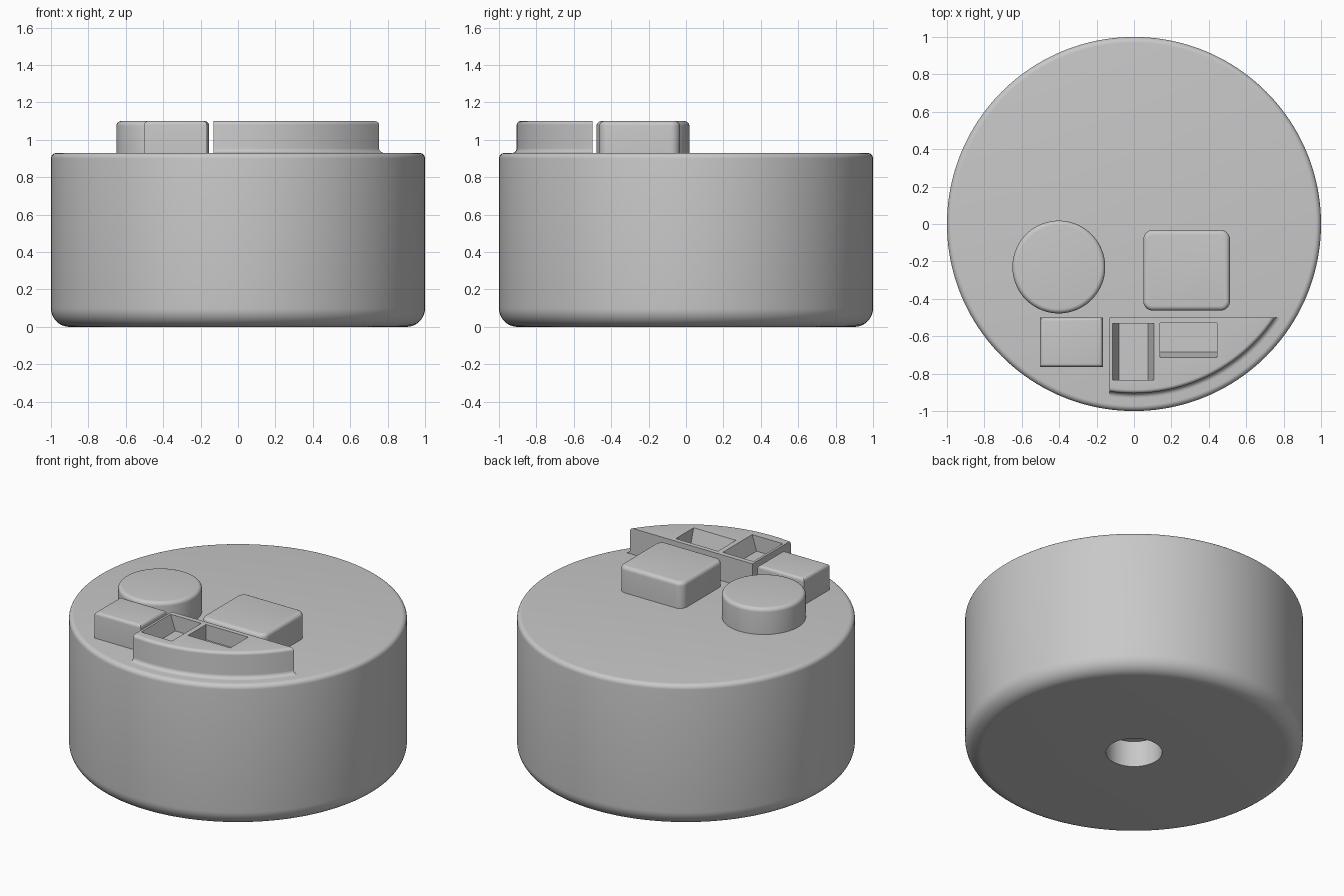
import bpy, bmesh, math
from mathutils import Vector

if "Cube" in bpy.data.objects:
    bpy.data.objects.remove(bpy.data.objects["Cube"])

DECK, TOP = 0.93, 1.10      # housing top and raised part top

grey = bpy.data.materials.new("plain grey")
grey.use_nodes = True
grey.diffuse_color = (0.58, 0.58, 0.58, 1)
grey.node_tree.nodes["Principled BSDF"].inputs["Base Color"].default_value = (0.58, 0.58, 0.58, 1)


def make_object(name, bm):
    bmesh.ops.recalc_face_normals(bm, faces=bm.faces)
    mesh = bpy.data.meshes.new(name)
    bm.to_mesh(mesh)
    bm.free()
    mesh.materials.append(grey)
    obj = bpy.data.objects.new(name, mesh)
    bpy.context.collection.objects.link(obj)
    return obj


def activate(obj):
    bpy.ops.object.select_all(action="DESELECT")
    obj.select_set(True)
    bpy.context.view_layer.objects.active = obj


def smooth(obj):
    activate(obj)
    bpy.ops.object.shade_smooth_by_angle(angle=math.radians(32))


def fillet(r, z, radius, start, end, steps=6):
    """Quarter arc in the (radius, height) plane."""
    angles = [math.radians(start + (end - start) * i / steps) for i in range(steps + 1)]
    return [(r + radius * math.cos(a), z + radius * math.sin(a)) for a in angles]


def lathe(name, profile, centre=(0, 0), steps=128):
    bm = bmesh.new()
    verts = [bm.verts.new((r, 0, z)) for r, z in profile]
    edges = [bm.edges.new(pair) for pair in zip(verts, verts[1:])]
    bmesh.ops.spin(bm, geom=verts + edges, cent=(0, 0, 0), axis=(0, 0, 1),
                   angle=math.tau, steps=steps, use_merge=True)
    bmesh.ops.remove_doubles(bm, verts=bm.verts, dist=0.0001)
    bmesh.ops.translate(bm, verts=bm.verts, vec=(*centre, 0))
    return make_object(name, bm)


def box(name, x, y, z, corner=0, rim=0, taper=None):
    """Box with optional rounded corners, rounded top rim and tapered floor."""
    bm = bmesh.new()
    bmesh.ops.create_cube(bm, size=1)
    for v in bm.verts:
        low = v.co.z < 0
        x0, x1, y0, y1 = *x, *y
        if taper and low:
            x0, x1, y0, y1 = x0 + taper[0], x1 - taper[1], y0 + taper[2], y1
        v.co = Vector((x0 if v.co.x < 0 else x1, y0 if v.co.y < 0 else y1, z[0] if low else z[1]))
    if corner:
        upright = [e for e in bm.edges if abs(e.verts[0].co.z - e.verts[1].co.z) > 0.01]
        bmesh.ops.bevel(bm, geom=upright, offset=corner, segments=8, profile=0.5, affect="EDGES")
    if rim:
        top = [e for e in bm.edges if all(v.co.z > z[1] - 0.001 for v in e.verts)]
        bmesh.ops.bevel(bm, geom=top, offset=rim, segments=5, profile=0.5, affect="EDGES")
    return make_object(name, bm)


def cut(obj, cutter, operation):
    cutter.hide_render = True
    mod = obj.modifiers.new("cut", "BOOLEAN")
    mod.operation, mod.object, mod.solver = operation, cutter, "EXACT"
    activate(obj)
    bpy.ops.object.modifier_apply(modifier=mod.name)
    bpy.data.objects.remove(cutter)


# Round housing with a blind hole underneath
housing = lathe("housing", [(0, 0.17), (0.166, 0.17), (0.166, 0)]
                + fillet(0.9, 0.1, 0.1, -90, 0, 10)
                + fillet(0.97, DECK - 0.03, 0.03, 0, 90) + [(0, DECK)], steps=160)

# Round and square buttons, and a small block
round_button = lathe("round_button", [(0, DECK - 0.01), (0.248, DECK - 0.01)]
                     + fillet(0.223, TOP - 0.025, 0.025, 0, 90) + [(0, TOP)], (-0.402, -0.23))
square_button = box("square_button", (0.05, 0.513), (-0.463, -0.032), (DECK - 0.01, TOP), 0.05, 0.025)
small_block = box("small_block", (-0.502, -0.167), (-0.765, -0.5), (DECK - 0.01, TOP), 0, 0.02)

# Curved rim block with a flared foot, trimmed by two straight sides
rim_block = lathe("rim_block", [(0, DECK - 0.01), (0.93, DECK - 0.01)]
                  + fillet(0.93, DECK + 0.025, 0.025, 270, 180)
                  + fillet(0.885, TOP - 0.02, 0.02, 0, 90) + [(0, TOP)], steps=160)
cut(rim_block, box("trim_cutter", (-0.13, 1.2), (-1.2, -0.5), (0.5, 1.5)), "INTERSECT")

# Two pockets with sloping walls
for x, y, taper in (((-0.115, 0.107), (-0.835, -0.532), (0.035, 0.032, 0)),
                    ((0.14, 0.445), (-0.715, -0.53), (0, 0, 0.03))):
    cut(rim_block, box("pocket_cutter", x, y, (TOP - 0.1, TOP + 0.001), taper=taper), "DIFFERENCE")

for part in (housing, round_button, square_button, small_block, rim_block):
    smooth(part)
